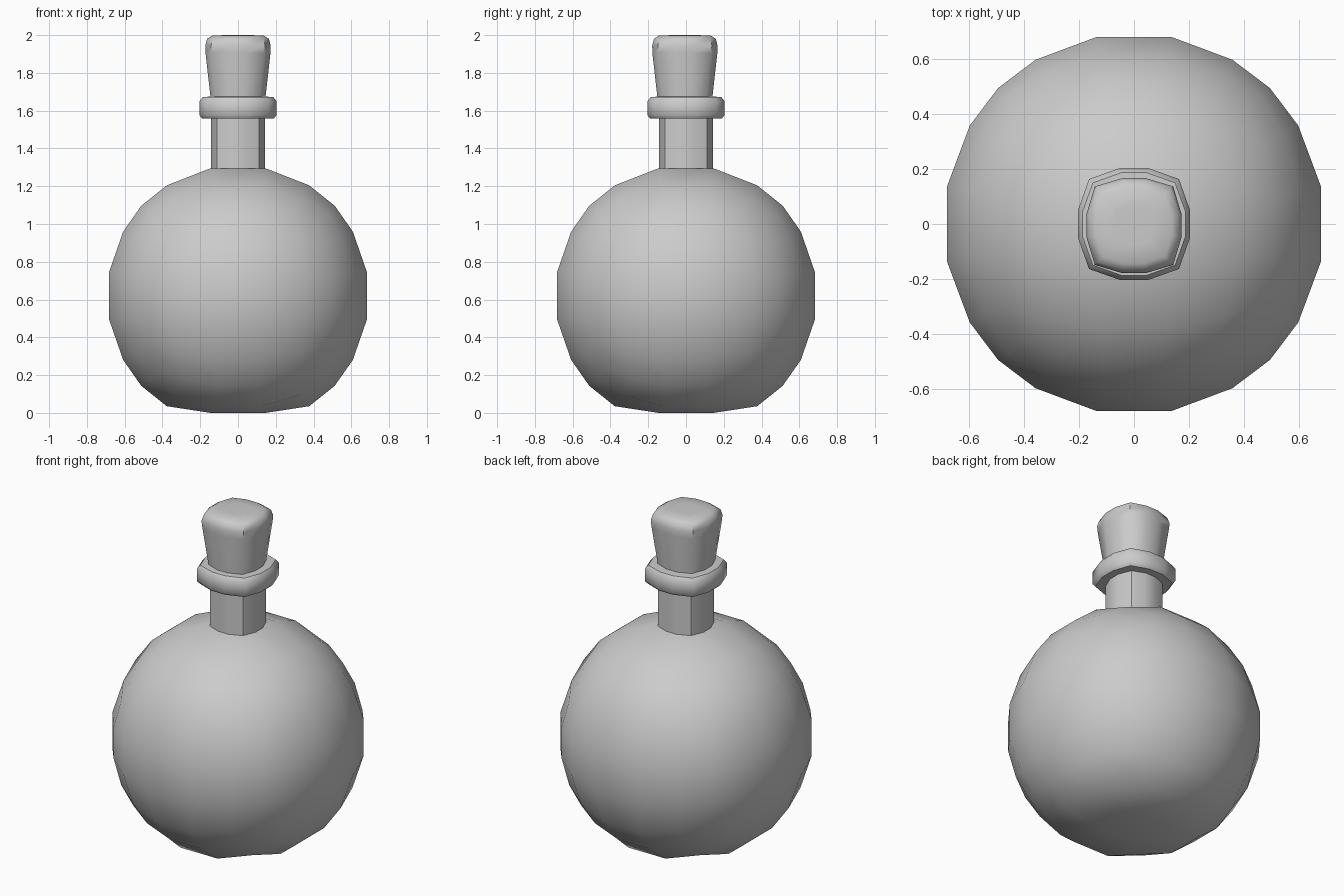
import bpy, bmesh
from mathutils import Vector

if "Cube" in bpy.data.objects:
    bpy.data.objects.remove(bpy.data.objects["Cube"])


def finish(bm, name, angle):
    bmesh.ops.recalc_face_normals(bm, faces=bm.faces[:])
    me = bpy.data.meshes.new(name)
    bm.to_mesh(me)
    bm.free()
    ob = bpy.data.objects.new(name, me)
    bpy.context.collection.objects.link(ob)
    bpy.ops.object.select_all(action='DESELECT')
    ob.select_set(True)
    bpy.context.view_layer.objects.active = ob
    bpy.ops.object.shade_smooth_by_angle(angle=angle)
    return ob


def section(w, c, z, y0=0.0):
    """Twelve-sided rounded square: half-width w, corner offset c."""
    q = [(w, -0.25 * w), (w, 0.25 * w), (c, c)]
    pts = []
    for _ in range(4):
        pts += q
        q = [(-y, x) for x, y in q]
    return [(x, y + y0, z) for x, y in pts]


def loft(name, rings, angle=0.7, y0=0.0):
    bm = bmesh.new()
    loops = [[bm.verts.new(p) for p in section(w, c, z, y0)] for w, c, z in rings]
    for a, b in zip(loops, loops[1:]):
        for i in range(12):
            j = (i + 1) % 12
            bm.faces.new((a[i], a[j], b[j], b[i]))
    bm.faces.new(loops[0][::-1])
    bm.faces.new(loops[-1])
    return finish(bm, name, angle)


# Round body: 5x5 grid cube blown up to a sphere, with a flattened base
bm = bmesh.new()
bmesh.ops.create_cube(bm, size=2)
bmesh.ops.subdivide_edges(bm, edges=bm.edges[:], cuts=4, use_grid_fill=True)
for v in bm.verts:
    p = Vector((v.co.x, v.co.y, v.co.z * 0.93)).normalized() * 0.707
    v.co = (p.x, p.y, min(max(p.z + 0.62, 0.0), 1.295))
finish(bm, "flask_body", 0.8)

# Neck
loft("neck", [(0.143, 0.112, 1.22), (0.143, 0.112, 1.62)])

# Lip ring around the mouth
loft("lip_ring", [(0.14, 0.11, 1.558), (0.19, 0.152, 1.558), (0.204, 0.164, 1.576),
                  (0.204, 0.164, 1.65), (0.187, 0.15, 1.672), (0.14, 0.11, 1.675)])

# Tapered stopper with a rounded top
loft("stopper", [(0.143, 0.112, 1.62), (0.146, 0.115, 1.675), (0.172, 0.14, 1.905),
                 (0.173, 0.143, 1.945), (0.164, 0.134, 1.98), (0.138, 0.112, 1.997),
                 (0.07, 0.058, 2.0)], 0.9, -0.006)
